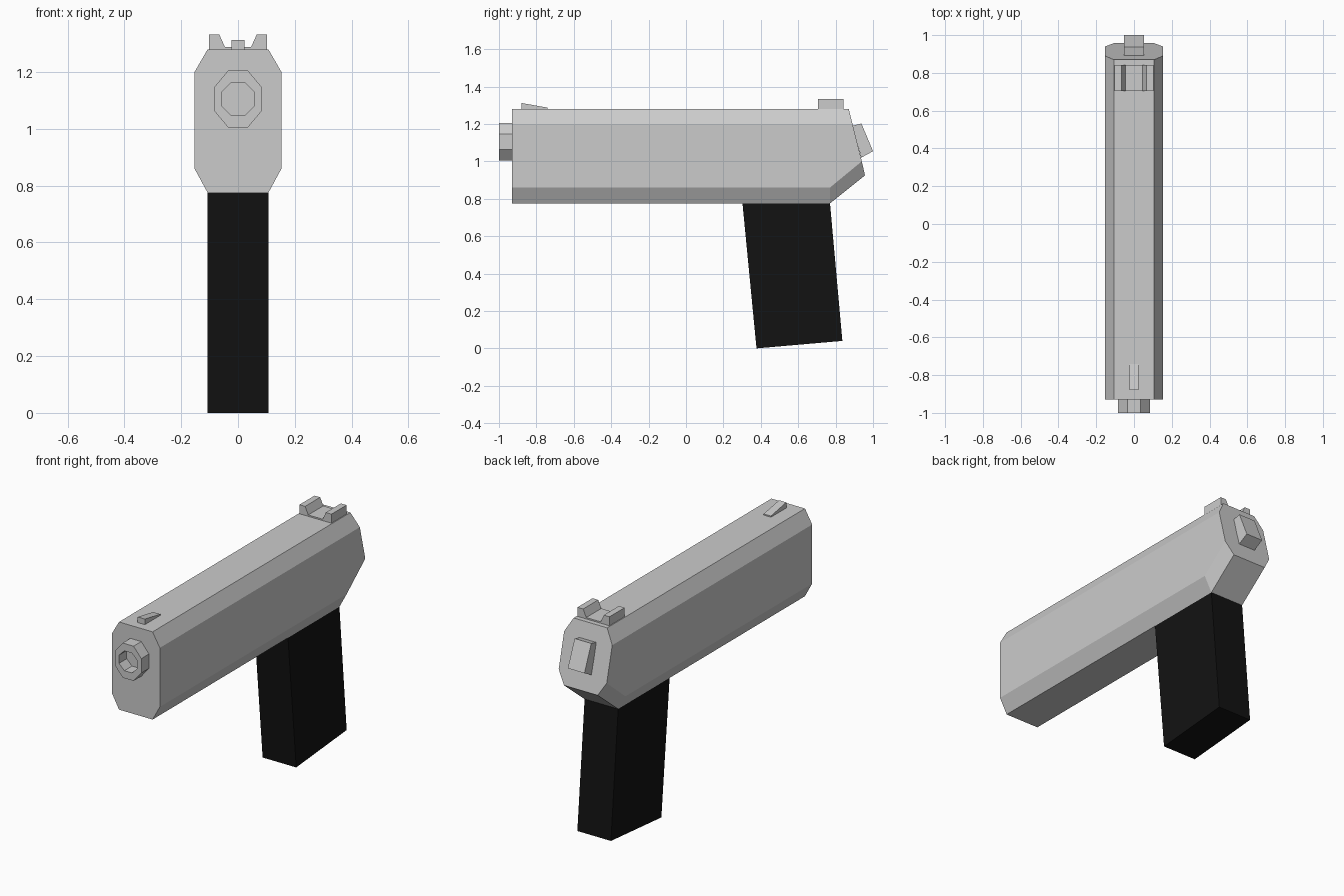
import bpy, bmesh
from math import pi, cos, sin

if "Cube" in bpy.data.objects:
    bpy.data.objects.remove(bpy.data.objects["Cube"])


def loft(name, rings, cap=True, closed=False):
    """Join rings of equal point count with quads, capped at the ends or closed into a loop."""
    bm = bmesh.new()
    loops = [[bm.verts.new(p) for p in ring] for ring in rings]
    n = len(loops[0])
    pairs = list(zip(loops, loops[1:]))
    if closed:
        pairs.append((loops[-1], loops[0]))
    for a, b in pairs:
        for i in range(n):
            j = (i + 1) % n
            bm.faces.new((a[i], a[j], b[j], b[i]))
    if cap and not closed:
        bm.faces.new(loops[0])
        bm.faces.new(loops[-1])
    bmesh.ops.recalc_face_normals(bm, faces=bm.faces)
    mesh = bpy.data.meshes.new(name)
    bm.to_mesh(mesh)
    bm.free()
    ob = bpy.data.objects.new(name, mesh)
    bpy.context.collection.objects.link(ob)
    return ob


def side_prism(name, yz, half):
    """Side profile extruded symmetrically across x."""
    return loft(name, [[(x, y, z) for y, z in yz] for x in (-half, half)])


def body_ring(stations):
    """Eight-sided section; stations are (y, z) from bottom to top."""
    right = [(w, y, z) for w, (y, z) in zip((0.107, 0.153, 0.153, 0.107), stations)]
    return right + [(-x, y, z) for x, y, z in reversed(right)]


# Slide body with chamfered edges and a raked, undercut rear
levels = (0.775, 0.86, 1.20, 1.28)
loft("slide_body", [
    body_ring([(-0.93, z) for z in levels]),
    body_ring([(0.77, z) for z in levels]),
    body_ring([(0.957, 0.925), (0.94, 1.0), (0.89, 1.20), (0.87, 1.28)]),
])


# Octagonal muzzle tube
def octagon(rx, rz, y):
    k = cos(pi / 8)
    angles = [pi / 8 + i * pi / 4 for i in range(8)]
    return [(rx / k * cos(a), y, 1.105 + rz / k * sin(a)) for a in angles]


loft("muzzle", [octagon(0.084, 0.1, -0.93), octagon(0.084, 0.1, -1.0),
                octagon(0.058, 0.057, -1.0), octagon(0.058, 0.057, -0.93)], closed=True)

# Front sight wedge
side_prism("front_sight", [(-0.88, 1.28), (-0.88, 1.312), (-0.74, 1.287), (-0.74, 1.28)], 0.023)

# Notched rear sight
half = [(0.102, 1.28), (0.102, 1.332), (0.066, 1.332), (0.046, 1.288)]
notch = half + [(-x, z) for x, z in reversed(half)]
loft("rear_sight", [[(x, y, z) for x, z in notch] for y in (0.705, 0.842)])

# Tilted block on the rear face
side_prism("rear_block", [(0.89, 1.19), (0.938, 1.202), (1.0, 1.054), (0.937, 1.02)], 0.053)

# Black raked grip
grip = side_prism("grip", [(0.302, 0.775), (0.77, 0.775), (0.836, 0.04), (0.377, 0.0)], 0.107)
black = bpy.data.materials.new("black")
black.diffuse_color = (0.006, 0.006, 0.006, 1)
black.use_nodes = True
black.node_tree.nodes["Principled BSDF"].inputs["Base Color"].default_value = black.diffuse_color
grip.data.materials.append(black)
